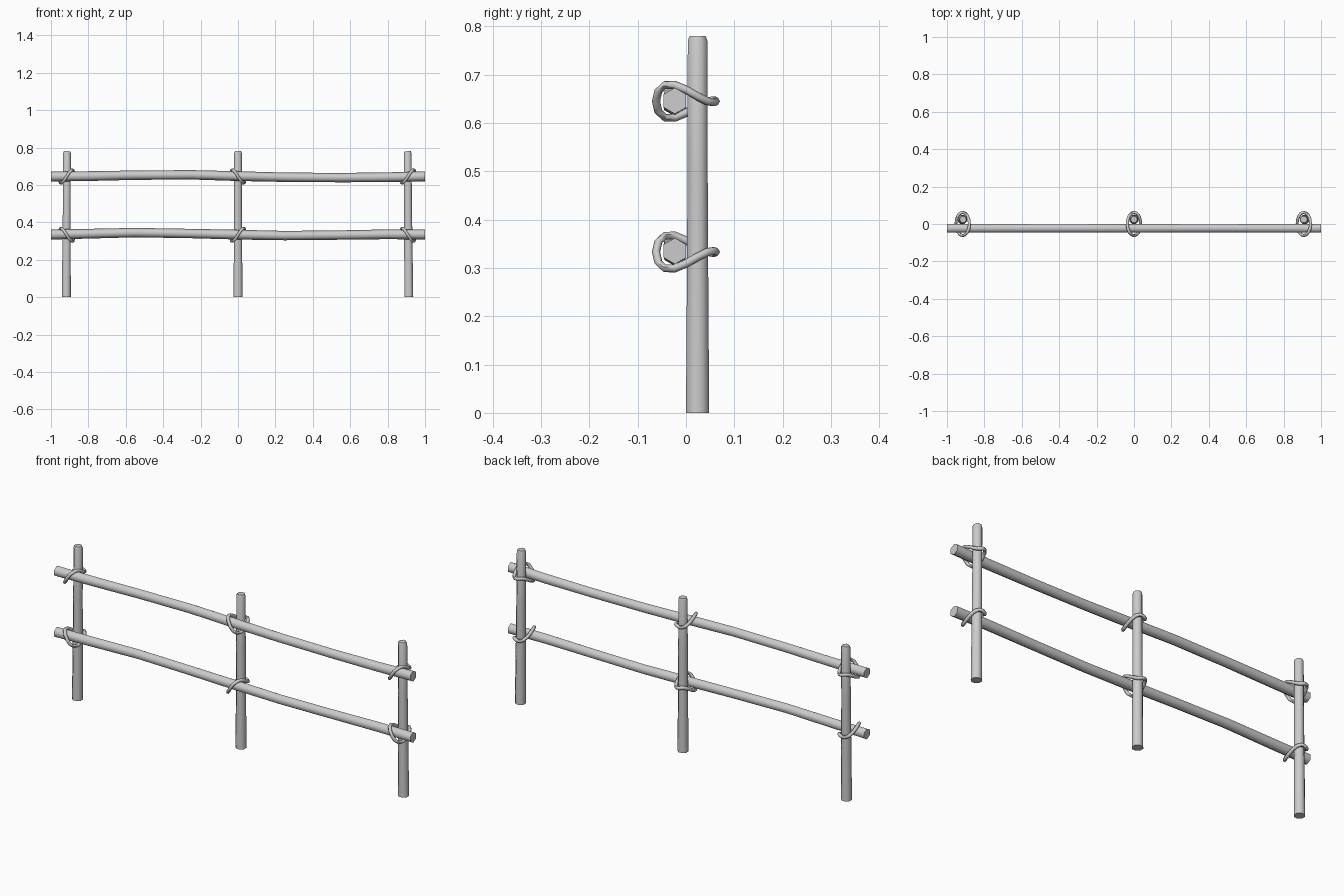
import bpy, bmesh, math
from mathutils import Vector

if "Cube" in bpy.data.objects:
    bpy.data.objects.remove(bpy.data.objects["Cube"])


def tube(name, pts, radii, sides, side_hint, closed=False, phase=0.0):
    """Sweep a regular polygon along a path and shade it smooth with sharp ends."""
    pts = [Vector(p) for p in pts]
    n = len(pts)
    bm = bmesh.new()
    rings = []
    for i, p in enumerate(pts):
        if closed:
            d = pts[(i + 1) % n] - pts[i - 1]
        else:
            d = pts[min(i + 1, n - 1)] - pts[max(i - 1, 0)]
        d.normalize()
        hint = p - Vector(side_hint) if closed else Vector(side_hint)
        u = (hint - d * hint.dot(d)).normalized()
        v = d.cross(u)
        ring = []
        for k in range(sides):
            a = 2 * math.pi * k / sides + phase
            ring.append(bm.verts.new(p + radii[i] * (math.cos(a) * u + math.sin(a) * v)))
        rings.append(ring)
    for i in range(n if closed else n - 1):
        a, b = rings[i], rings[(i + 1) % n]
        for k in range(sides):
            j = (k + 1) % sides
            bm.faces.new((a[k], a[j], b[j], b[k]))
    if not closed:
        bm.faces.new(rings[0][::-1])
        bm.faces.new(rings[-1])
    bmesh.ops.recalc_face_normals(bm, faces=bm.faces[:])
    me = bpy.data.meshes.new(name)
    bm.to_mesh(me)
    bm.free()
    ob = bpy.data.objects.new(name, me)
    bpy.context.collection.objects.link(ob)
    bpy.ops.object.select_all(action='DESELECT')
    ob.select_set(True)
    bpy.context.view_layer.objects.active = ob
    bpy.ops.object.shade_smooth_by_angle(angle=math.radians(61))


# upright posts, slightly tapered with a worn top edge: (name, bottom x, top x)
posts = [("left_post", -0.918, -0.914), ("middle_post", 0.0, 0.0), ("right_post", 0.913, 0.907)]
for name, xb, xt in posts:
    zs = [0, 0.26, 0.52, 0.77, 0.78]
    path = [(xb + (xt - xb) * z / 0.78, 0.024, z) for z in zs]
    tube(name, path, [0.026, 0.024, 0.0225, 0.022, 0.018], 8, (1, 0, 0), phase=math.pi / 8)

# horizontal rails with a gentle bend
xs = [-1, -0.8, -0.55, -0.25, 0, 0.25, 0.55, 0.8, 1]
rails = [("upper_rail", [0.645, 0.647, 0.652, 0.654, 0.647, 0.641, 0.639, 0.641, 0.646]),
         ("lower_rail", [0.335, 0.339, 0.345, 0.340, 0.334, 0.329, 0.332, 0.336, 0.335])]
for name, zs in rails:
    path = [(x, -0.023, z) for x, z in zip(xs, zs)]
    tube(name, path, [0.027, 0.026, 0.025, 0.025, 0.026, 0.025, 0.025, 0.026, 0.027], 6, (0, 0, 1))

# rope lashings: steep diagonal in front, crossing back behind, alternating direction
SEG = 16
for r, (level, zc) in enumerate((("upper", 0.645), ("lower", 0.333))):
    for c, xc in enumerate((-0.916, 0.0, 0.908)):
        s = 1 if (r + c) % 2 == 0 else -1
        path = []
        for i in range(SEG):
            t = 2 * math.pi * i / SEG
            path.append((xc + s * 0.036 * math.sin(t), -0.062 * math.cos(t),
                         zc + 0.024 * (math.sin(t) + 0.7 * math.sin(2 * t))))
        tube(f"{level}_rope_{c + 1}", path, [0.0085] * SEG, 6, (xc, 0, zc), closed=True)
